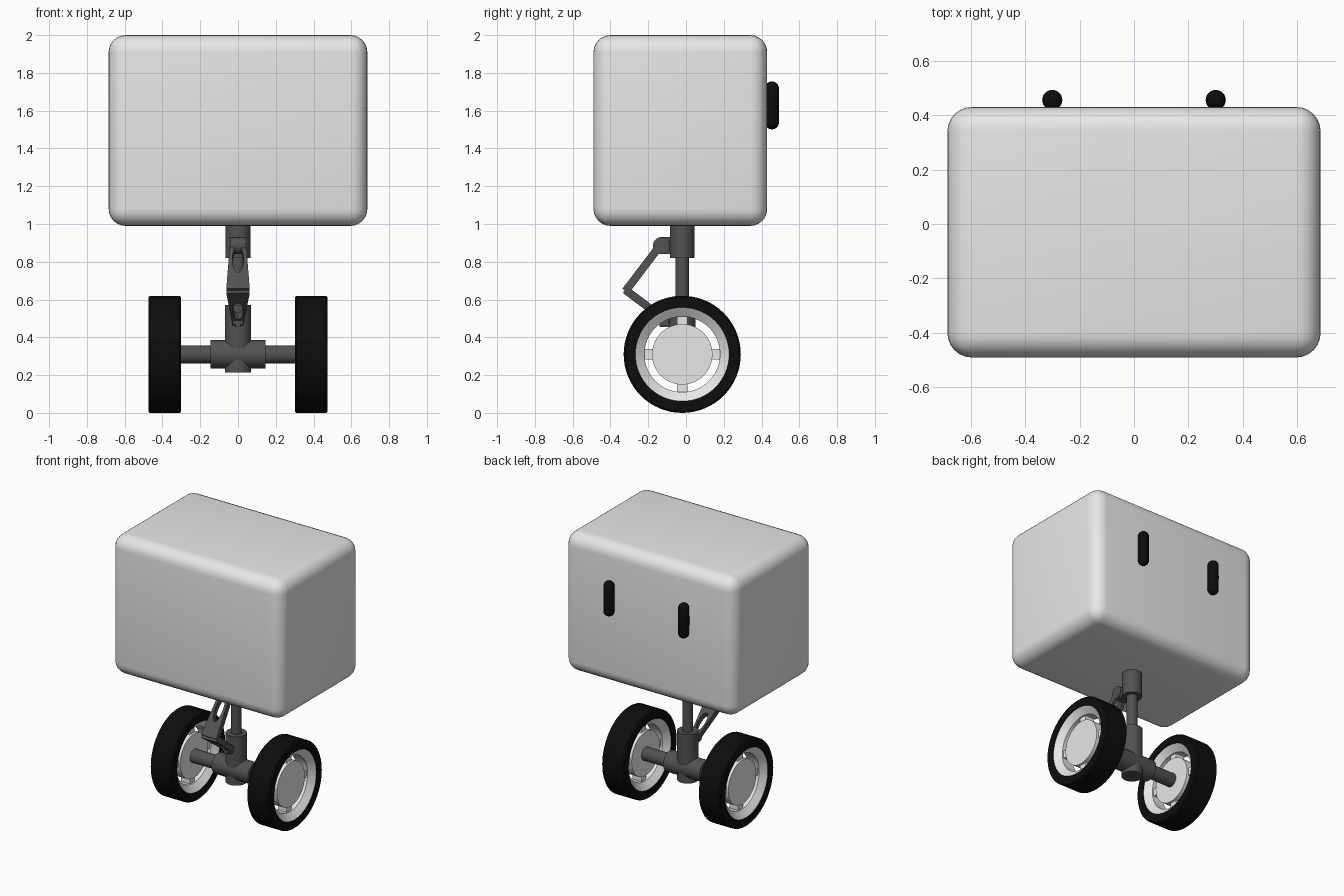
import bpy, bmesh, math
from mathutils import Matrix, Vector

cube = bpy.data.objects.get("Cube")
if cube:
    bpy.data.objects.remove(cube, do_unlink=True)


def make_material(name, v):
    m = bpy.data.materials.new(name)
    m.use_nodes = True
    m.diffuse_color = (v, v, v, 1)
    m.node_tree.nodes["Principled BSDF"].inputs["Base Color"].default_value = (v, v, v, 1)
    return m


SHELL = make_material("light grey shell", 0.8)
METAL = make_material("dark grey metal", 0.085)
BLACK = make_material("black rubber", 0.004)

YC = -0.02          # strut axis
AXLE_Z = 0.31       # wheel centre height
WHEEL_X = 0.388


def finish(bm, name, mat, matrix=None, bevel=0, segments=3):
    if matrix:
        bm.transform(matrix)
    bmesh.ops.recalc_face_normals(bm, faces=bm.faces)
    mesh = bpy.data.meshes.new(name)
    bm.to_mesh(mesh)
    bm.free()
    return place(mesh, name, mat, bevel, segments)


def place(mesh, name, mat, bevel=0, segments=3):
    obj = bpy.data.objects.new(name, mesh)
    bpy.context.collection.objects.link(obj)
    mesh.materials.clear()
    mesh.materials.append(mat)
    bpy.ops.object.select_all(action='DESELECT')
    obj.select_set(True)
    bpy.context.view_layer.objects.active = obj
    if bevel:
        mod = obj.modifiers.new("Bevel", 'BEVEL')
        mod.width, mod.segments = bevel, segments
        bpy.ops.object.modifier_apply(modifier=mod.name)
    bpy.ops.object.shade_smooth_by_angle(angle=math.radians(35))
    return obj


def box(name, mat, lo, hi, bevel=0, segments=3):
    lo, hi = Vector(lo), Vector(hi)
    bm = bmesh.new()
    bmesh.ops.create_cube(bm, size=1)
    m = Matrix.Translation((lo + hi) / 2) @ Matrix.Diagonal((*(hi - lo), 1))
    return finish(bm, name, mat, m, bevel, segments)


def rod(name, mat, a, b, radius, sides=32):
    a, b = Vector(a), Vector(b)
    bm = bmesh.new()
    bmesh.ops.create_cone(bm, cap_ends=True, segments=sides, radius1=radius,
                          radius2=radius, depth=(b - a).length)
    turn = (b - a).to_track_quat('Z', 'Y').to_matrix().to_4x4()
    return finish(bm, name, mat, Matrix.Translation((a + b) / 2) @ turn)


def lathe_x(name, mat, profile, centre, closed, sides=64):
    """Spin (x, radius) points around the x axis."""
    bm = bmesh.new()
    verts = [bm.verts.new((x, 0, r)) for x, r in profile]
    pairs = list(zip(verts, verts[1:])) + ([(verts[-1], verts[0])] if closed else [])
    edges = [bm.edges.new(p) for p in pairs]
    bmesh.ops.spin(bm, geom=verts + edges, cent=(0, 0, 0), axis=(1, 0, 0),
                   angle=math.tau, steps=sides)
    bmesh.ops.remove_doubles(bm, verts=bm.verts, dist=0.0001)
    return finish(bm, name, mat, Matrix.Translation(centre))


def link_plate(name, start, end, half0, half1, thickness, hole):
    """Tapered plate with an oval hole, running between two points in the yz plane."""
    start, end = Vector((0, *start)), Vector((0, *end))
    length = (end - start).length
    outline = [(-half0, 0), (half0, 0), (half1, length), (-half1, length)]
    at, rx, ry = hole
    oval = [(rx * math.cos(i * math.tau / 24), at * length + ry * math.sin(i * math.tau / 24))
            for i in range(24)]
    curve = bpy.data.curves.new(name, 'CURVE')
    curve.dimensions, curve.fill_mode = '2D', 'BOTH'
    curve.extrude = thickness / 2
    for points in (outline, oval):
        spline = curve.splines.new('POLY')
        spline.points.add(len(points) - 1)
        for p, (x, y) in zip(spline.points, points):
            p.co = (x, y, 0, 1)
        spline.use_cyclic_u = True
    temp = bpy.data.objects.new(name + " outline", curve)
    bpy.context.collection.objects.link(temp)
    deps = bpy.context.evaluated_depsgraph_get()
    mesh = bpy.data.meshes.new_from_object(temp.evaluated_get(deps))
    bpy.data.objects.remove(temp, do_unlink=True)
    along = (end - start).normalized()
    side = Vector((1, 0, 0))
    turn = Matrix((side, along, side.cross(along))).transposed().to_4x4()
    mesh.transform(Matrix.Translation(start) @ turn)
    return place(mesh, name, METAL)


# Rounded body
box("body", SHELL, (-0.685, -0.49, 0.99), (0.685, 0.43, 2.0), 0.09, 6)

# Capsule eyes on the back face
for side, sx in (("left", 1), ("right", -1)):
    bm = bmesh.new()
    bmesh.ops.create_uvsphere(bm, u_segments=24, v_segments=16, radius=0.037)
    for v in bm.verts:
        v.co.z += math.copysign(0.09, v.co.z) if abs(v.co.z) > 0.001 else 0
    finish(bm, side + "_eye", BLACK, Matrix.Translation((sx * 0.3, 0.455, 1.628)))

# Shock strut
rod("upper_strut", METAL, (0, YC, 0.82), (0, YC, 1.02), 0.066)
rod("piston", METAL, (0, YC, 0.5), (0, YC, 0.85), 0.036)
rod("lower_strut", METAL, (0, YC, 0.215), (0, YC, 0.57), 0.07)
rod("axle_sleeve", METAL, (-0.145, YC, AXLE_Z), (0.145, YC, AXLE_Z), 0.075)
rod("axle", METAL, (-WHEEL_X, YC, AXLE_Z), (WHEEL_X, YC, AXLE_Z), 0.048)

# Folding links with their lugs and pins
link_plate("upper_link", (-0.13, 0.895), (-0.32, 0.645), 0.042, 0.062, 0.042, (0.38, 0.03, 0.085))
link_plate("lower_link", (-0.322, 0.652), (-0.1, 0.485), 0.062, 0.03, 0.042, (0.58, 0.028, 0.07))
box("upper_lug", METAL, (-0.012, -0.14, 0.84), (0.012, -0.07, 0.93))
rod("upper_pin", METAL, (-0.043, -0.13, 0.885), (0.043, -0.13, 0.885), 0.045)
box("lower_lug", METAL, (-0.014, -0.14, 0.455), (0.014, -0.07, 0.51))
rod("lower_pin", METAL, (-0.03, -0.115, 0.485), (0.03, -0.115, 0.485), 0.026)

# Wheels
TYRE = [(-0.087, 0.248), (-0.087, 0.302), (-0.079, 0.31),
        (0.079, 0.31), (0.087, 0.302), (0.087, 0.248)]
RIM = [(-0.082, 0.25), (-0.075, 0.24), (-0.045, 0.2),
       (0.045, 0.2), (0.075, 0.24), (0.082, 0.25)]
HUB = [(-0.05, 0), (-0.05, 0.16), (0.05, 0.16), (0.05, 0)]
for side, sx in (("left", 1), ("right", -1)):
    centre = Vector((sx * WHEEL_X, YC, AXLE_Z))
    lathe_x(side + "_tyre", BLACK, TYRE, centre, True)
    lathe_x(side + "_rim", SHELL, RIM, centre, True)
    lathe_x(side + "_hub", SHELL, HUB, centre, False)
    for name, half in (("upright", (0.035, 0.028, 0.205)), ("level", (0.035, 0.205, 0.028))):
        h = Vector(half)
        box(f"{side}_{name}_spoke", SHELL, centre - h, centre + h)
